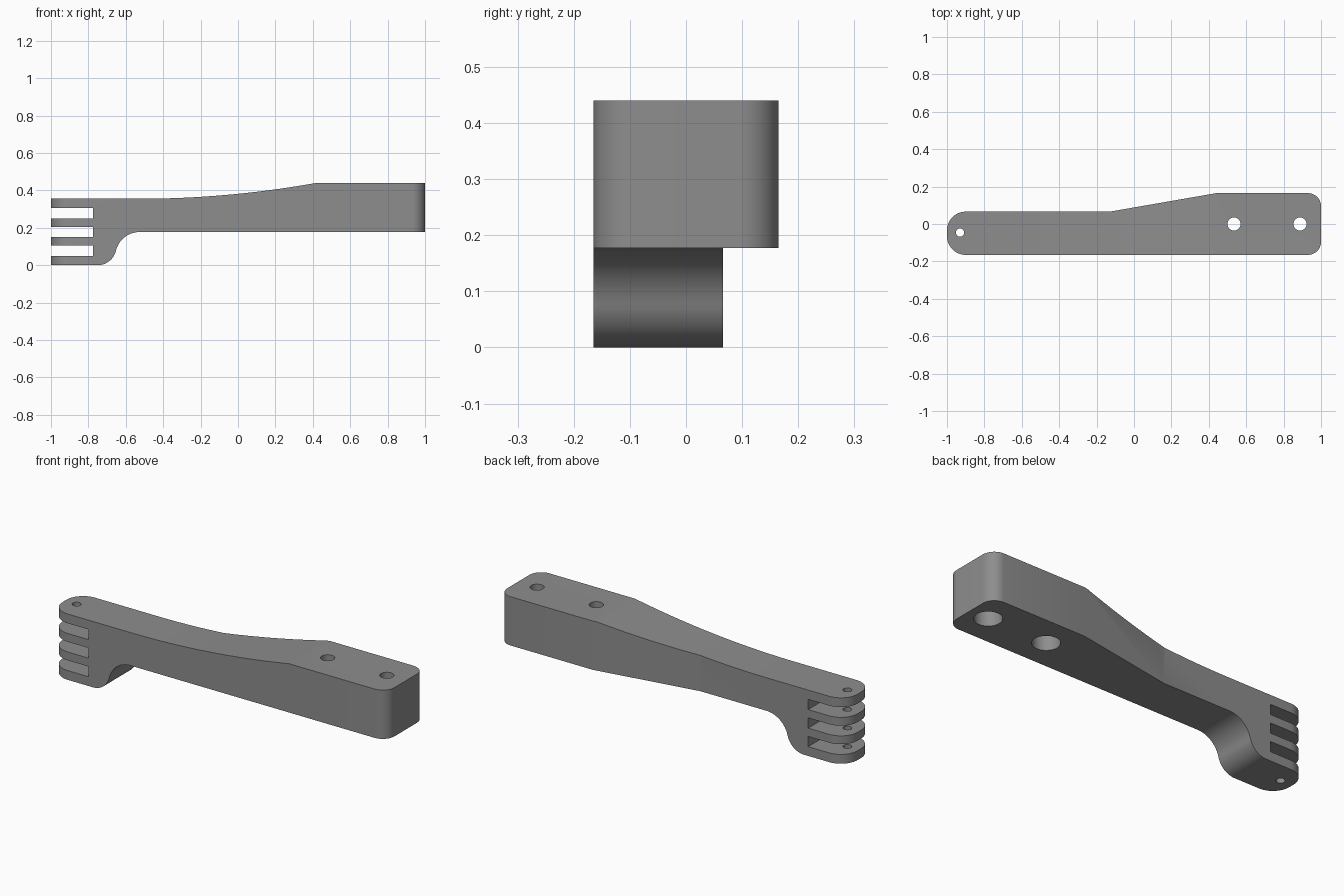
import bpy, bmesh, math
from mathutils import Vector

if "Cube" in bpy.data.objects:
    bpy.data.objects.remove(bpy.data.objects["Cube"])

grey = bpy.data.materials.new("mid_grey")
grey.diffuse_color = (0.27, 0.27, 0.27, 1)
grey.use_nodes = True
grey.node_tree.nodes["Principled BSDF"].inputs["Base Color"].default_value = grey.diffuse_color


def arc(cx, cy, r, a0, a1, n=16):
    """Points on an arc, angles in degrees."""
    return [(cx + r * math.cos(math.radians(a0 + (a1 - a0) * i / n)),
             cy + r * math.sin(math.radians(a0 + (a1 - a0) * i / n))) for i in range(n + 1)]


def prism(name, points, place, direction):
    """Extrude a 2D outline into a solid."""
    bm = bmesh.new()
    face = bm.faces.new([bm.verts.new(place(u, v)) for u, v in points])
    out = bmesh.ops.extrude_face_region(bm, geom=[face])
    moved = [g for g in out["geom"] if isinstance(g, bmesh.types.BMVert)]
    bmesh.ops.translate(bm, verts=moved, vec=Vector(direction))
    bmesh.ops.recalc_face_normals(bm, faces=bm.faces)
    mesh = bpy.data.meshes.new(name)
    bm.to_mesh(mesh)
    bm.free()
    mesh.materials.append(grey)
    ob = bpy.data.objects.new(name, mesh)
    bpy.context.collection.objects.link(ob)
    return ob


def plan(name, points, z0, z1):
    return prism(name, points, lambda u, v: (u, v, z0), (0, 0, z1 - z0))


def apply_cut(ob, cutter, operation="DIFFERENCE"):
    mod = ob.modifiers.new("cut", "BOOLEAN")
    mod.operation, mod.object, mod.solver = operation, cutter, "EXACT"
    bpy.context.view_layer.objects.active = ob
    bpy.ops.object.modifier_apply(modifier=mod.name)
    bpy.data.objects.remove(cutter)


# Side profile: curved top, S-shaped step down to the fork
side = [(-1.1, 0), (-0.75, 0)]
side += arc(-0.75, 0.1, 0.1, -90, -13.3)[1:]
side += arc(-0.526, 0.047, 0.13, 166.7, 90)[1:]
side += [(1.1, 0.177), (1.1, 0.44)]
side += [(0.42 - 0.95 * i / 24, 0.355 + 0.085 * (1 - i / 24) ** 2) for i in range(25)]
side += [(-1.1, 0.355)]
arm = prism("mount_arm", side, lambda u, v: (u, -0.4, v), (0, 0.8, 0))

# Plan outline: rounded fork end, widening towards the bolted end
outline = arc(-0.9, -0.065, 0.1, 180, 270) + arc(0.93, -0.095, 0.07, 270, 360)
outline += arc(0.93, 0.095, 0.07, 0, 90) + [(0.44, 0.165), (-0.13, 0.066)]
outline += arc(-0.9, -0.034, 0.1, 90, 180)
apply_cut(arm, plan("outline_block", outline, -0.2, 0.7), "INTERSECT")

# Three slots between the fork fingers
for z0, z1 in ((0.05, 0.105), (0.15, 0.205), (0.25, 0.305)):
    slot = [(-1.2, -0.5), (-0.775, -0.5), (-0.775, 0.5), (-1.2, 0.5)]
    apply_cut(arm, plan("slot_cutter", slot, z0, z1))

# Pin hole, and two screw holes counterbored from below
for x, y, r, z0, z1 in ((-0.93, -0.046, 0.022, -0.1, 0.6),
                        (0.535, 0, 0.035, 0.1, 0.6), (0.535, 0, 0.068, 0.1, 0.34),
                        (0.888, 0, 0.035, 0.1, 0.6), (0.888, 0, 0.068, 0.1, 0.34)):
    apply_cut(arm, plan("hole_cutter", arc(x, y, r, 0, 360, 32)[:-1], z0, z1))

# Smooth the rounded walls, keep the edges sharp
bpy.ops.object.select_all(action="DESELECT")
arm.select_set(True)
bpy.context.view_layer.objects.active = arm
bpy.ops.object.shade_smooth_by_angle(angle=math.radians(25))
